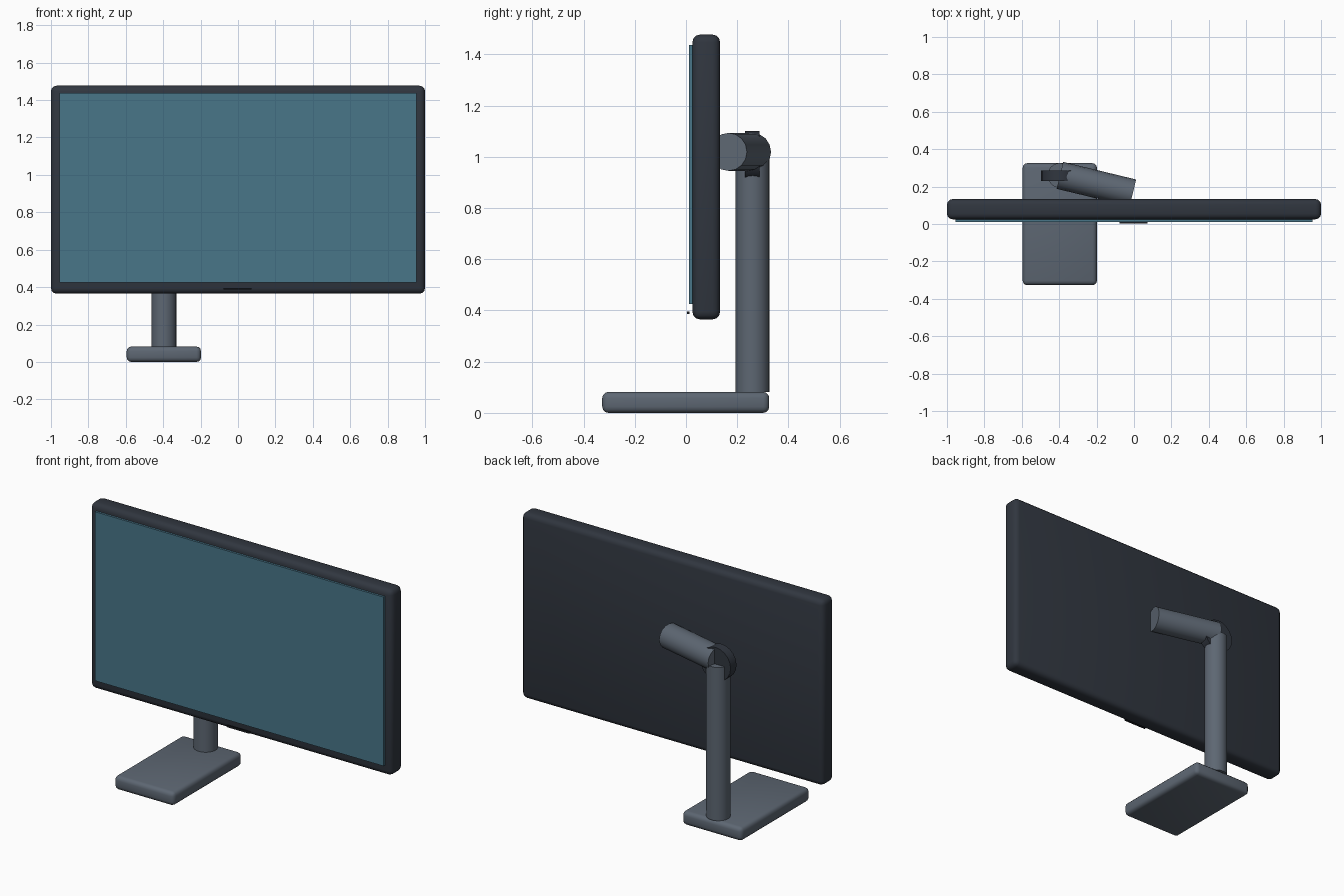
import bpy
import math
from mathutils import Vector

if "Cube" in bpy.data.objects:
    bpy.data.objects.remove(bpy.data.objects["Cube"])


def material(name, rgb):
    m = bpy.data.materials.new(name)
    m.diffuse_color = (*rgb, 1)
    m.use_nodes = True
    m.node_tree.nodes["Principled BSDF"].inputs["Base Color"].default_value = m.diffuse_color
    return m


DARK = material("dark_shell", (0.03, 0.037, 0.05))
SLATE = material("slate_metal", (0.11, 0.135, 0.17))
TEAL = material("screen_teal", (0.065, 0.18, 0.25))
BLACK = material("black_trim", (0.01, 0.012, 0.016))


def finish(obj, name, mat):
    obj.name = name
    obj.data.materials.append(mat)
    bpy.ops.object.shade_smooth_by_angle(angle=math.radians(40))
    return obj


def box(name, lo, hi, mat, bevel=0.0):
    lo, hi = Vector(lo), Vector(hi)
    bpy.ops.mesh.primitive_cube_add(size=1, location=(lo + hi) / 2)
    obj = bpy.context.object
    obj.scale = hi - lo
    bpy.ops.object.transform_apply(location=False, rotation=False, scale=True)
    if bevel:
        mod = obj.modifiers.new("rounded_edges", "BEVEL")
        mod.width = bevel
        mod.segments = 3
        bpy.ops.object.modifier_apply(modifier=mod.name)
    return finish(obj, name, mat)


def rod(name, start, end, radius, sides, mat):
    start, end = Vector(start), Vector(end)
    axis = end - start
    bpy.ops.mesh.primitive_cylinder_add(vertices=sides, radius=radius, depth=axis.length,
                                        location=(start + end) / 2)
    obj = bpy.context.object
    obj.rotation_euler = axis.to_track_quat("Z", "Y").to_euler()
    return finish(obj, name, mat)


# Display: shell, glass and the small trim bar on the lower bezel
box("display_shell", (-1, 0.025, 0.365), (1, 0.133, 1.477), DARK, 0.03)
box("screen", (-0.955, 0.012, 0.425), (0.955, 0.028, 1.437), TEAL)
box("trim_bar", (-0.077, 0.003, 0.386), (0.073, 0.013, 0.396), BLACK)

# Stand: base plate and upright post near its back edge
PX, PY = -0.396, 0.26
box("base_plate", (-0.595, -0.327, 0), (-0.198, 0.325, 0.082), SLATE, 0.024)
rod("post", (PX, PY, 0.082), (PX, PY, 1.0), 0.066, 24, SLATE)

# Hinge disc and the angled arm that reaches into the back of the display
rod("hinge_disc", (PX, PY - 0.03, 1.0), (PX, PY + 0.026, 1.0), 0.1, 20, DARK)
rod("arm", (PX, PY, 1.019), (-0.006, 0.166, 1.019), 0.074, 16, SLATE)
